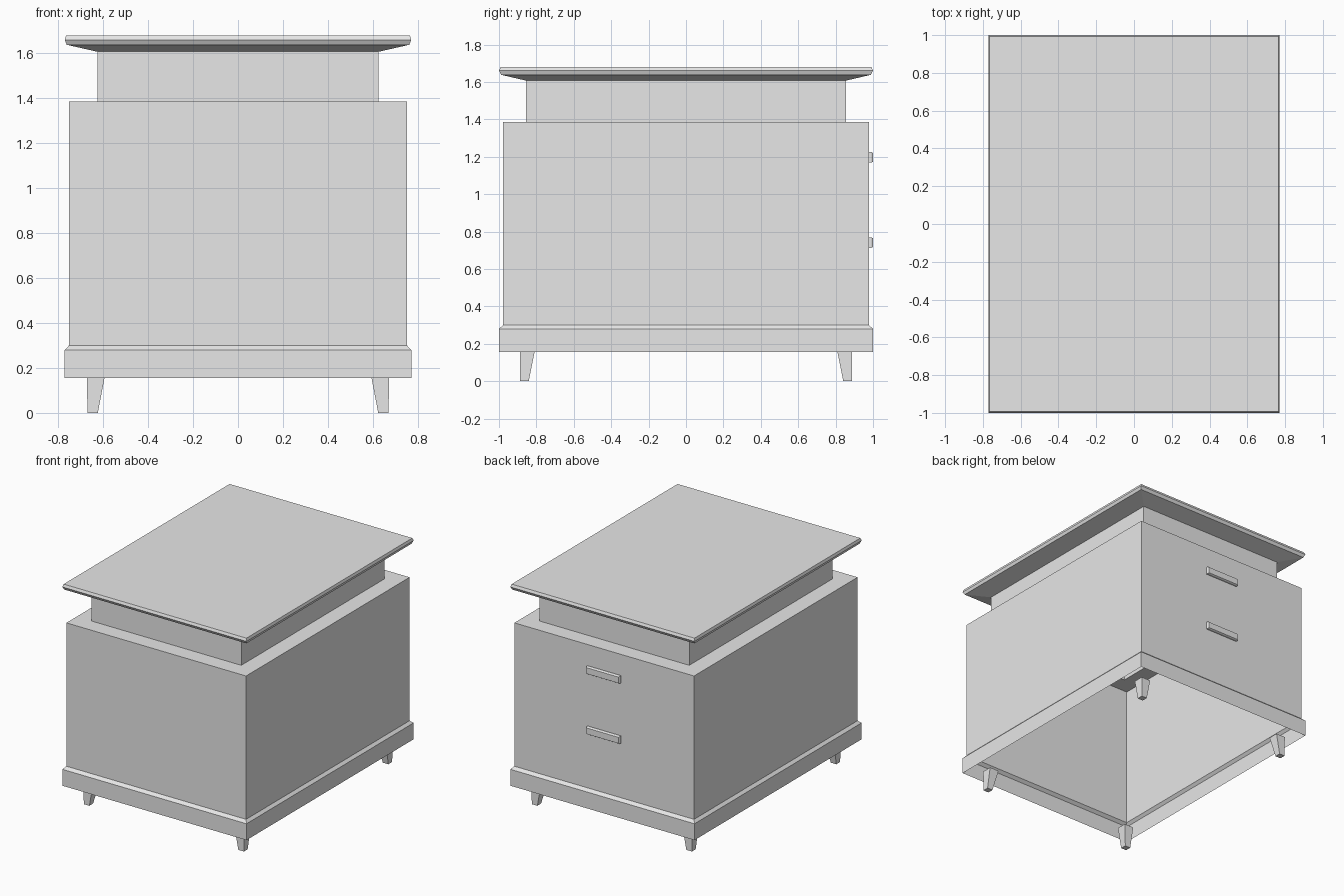
import bpy, bmesh
from math import pi

cube = bpy.data.objects.get("Cube")
if cube:
    bpy.data.objects.remove(cube, do_unlink=True)

grey = bpy.data.materials.new("plain grey")
grey.use_nodes = True
colour = (0.8, 0.8, 0.8, 1)
grey.diffuse_color = colour
grey.node_tree.nodes["Principled BSDF"].inputs["Base Color"].default_value = colour


def loft(name, rings, cap_bottom=False, cap_top=False):
    """Join rectangles (centre x, centre y, half width, half depth, z) with flat walls."""
    bm = bmesh.new()
    loops = [[bm.verts.new((cx + sx * hx, cy + sy * hy, z))
              for sx, sy in ((-1, -1), (1, -1), (1, 1), (-1, 1))]
             for cx, cy, hx, hy, z in rings]
    for low, high in zip(loops, loops[1:]):
        for i in range(4):
            j = (i + 1) % 4
            bm.faces.new((low[i], low[j], high[j], high[i]))
    if cap_bottom:
        bm.faces.new(loops[0][::-1])
    if cap_top:
        bm.faces.new(loops[-1])
    mesh = bpy.data.meshes.new(name)
    bm.to_mesh(mesh)
    bm.free()
    mesh.materials.append(grey)
    obj = bpy.data.objects.new(name, mesh)
    bpy.context.collection.objects.link(obj)
    return obj


def centred(*rings):
    return [(0, 0, *r) for r in rings]


# Thin-walled carcass, open underneath
loft("plinth", centred((0.771, 1.0, 0.156), (0.771, 1.0, 0.28), (0.752, 0.978, 0.3)))
loft("cabinet_body", centred((0.752, 0.978, 0.3), (0.752, 0.978, 1.385),
                             (0.626, 0.855, 1.385)))
loft("recessed_neck", centred((0.626, 0.855, 1.385), (0.626, 0.855, 1.607)))

# Overhanging worktop with sloped underside and bevelled rim
loft("worktop", centred((0.626, 0.855, 1.607), (0.762, 0.988, 1.638),
                        (0.771, 1.0, 1.66), (0.765, 0.992, 1.68)), cap_top=True)

# Tapered feet, straight on their outer sides
for sx, side in ((1, "left"), (-1, "right")):
    for sy, end in ((-1, "front"), (1, "back")):
        loft(f"{end}_{side}_foot",
             [(sx * 0.647, sy * 0.864, 0.023, 0.023, 0),
              (sx * 0.633, sy * 0.849, 0.039, 0.039, 0.156)], True, True)

# Drawer pulls on the back face, lofted outwards along y
for name, z in (("upper_pull", 1.197), ("lower_pull", 0.741)):
    pull = loft(name, [(0, -z, 0.14, 0.028, 0.978), (0, -z, 0.14, 0.028, 0.992),
                       (0, -z, 0.135, 0.023, 1.0)], cap_top=True)
    pull.rotation_euler.x = -pi / 2
